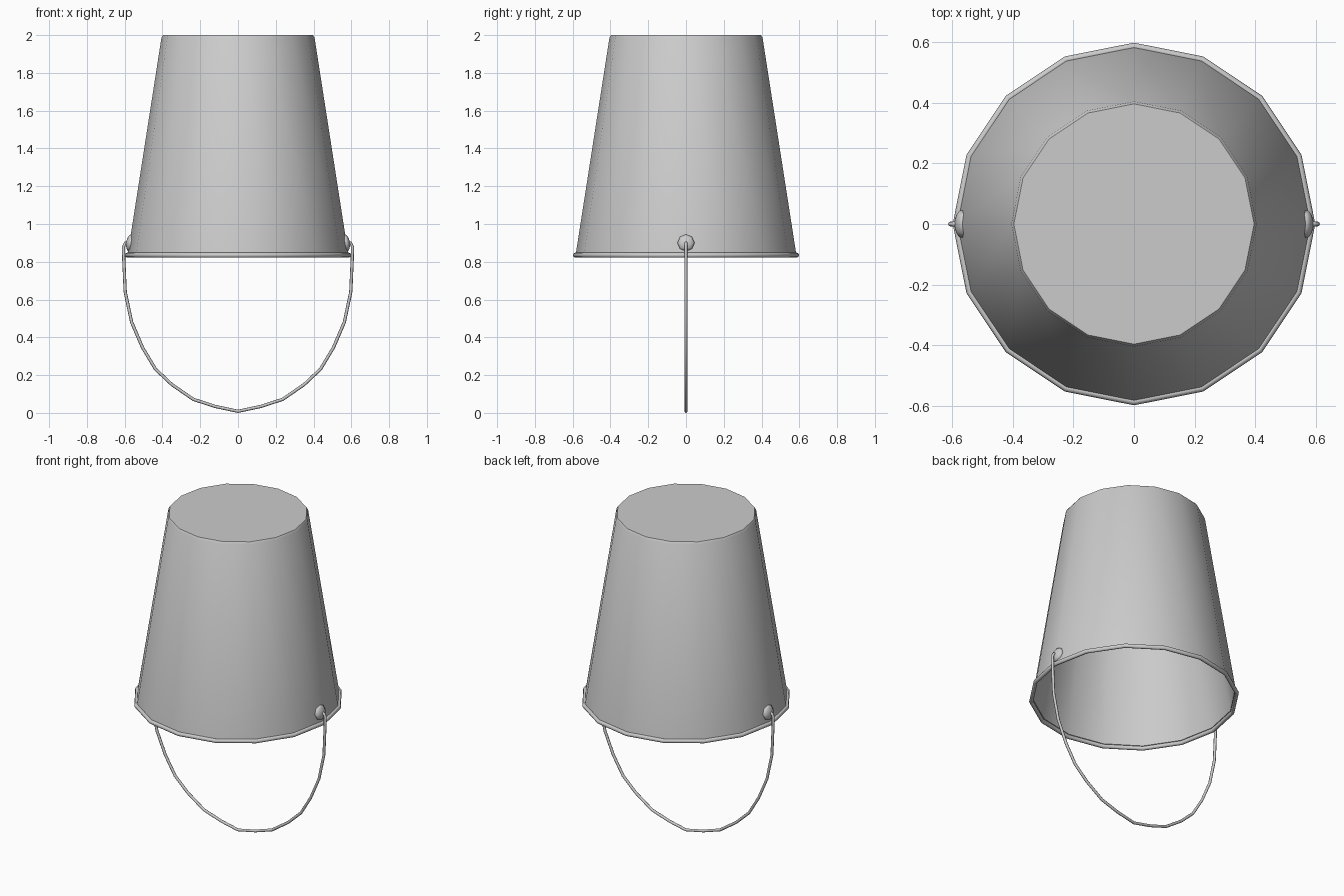
import bpy, bmesh, math
from mathutils import Vector, Matrix

if "Cube" in bpy.data.objects:
    bpy.data.objects.remove(bpy.data.objects["Cube"])


def finish(name, bm, angle=40):
    bmesh.ops.remove_doubles(bm, verts=bm.verts, dist=1e-5)
    bmesh.ops.recalc_face_normals(bm, faces=bm.faces)
    mesh = bpy.data.meshes.new(name)
    bm.to_mesh(mesh)
    bm.free()
    obj = bpy.data.objects.new(name, mesh)
    bpy.context.collection.objects.link(obj)
    bpy.ops.object.select_all(action='DESELECT')
    bpy.context.view_layer.objects.active = obj
    obj.select_set(True)
    bpy.ops.object.shade_smooth_by_angle(angle=math.radians(angle))
    return obj


def lathe(name, profile, sides, matrix=Matrix(), closed=False, angle=40):
    bm = bmesh.new()
    rings = []
    for r, z in profile:
        if r == 0:
            rings.append([bm.verts.new((0, 0, z))] * sides)
        else:
            rings.append([bm.verts.new((r * math.cos(math.tau * i / sides),
                                        r * math.sin(math.tau * i / sides), z))
                          for i in range(sides)])
    pairs = list(zip(rings, rings[1:]))
    if closed:
        pairs.append((rings[-1], rings[0]))
    for a, b in pairs:
        for i in range(sides):
            j = (i + 1) % sides
            bm.faces.new(dict.fromkeys((a[i], a[j], b[j], b[i])))
    bm.transform(matrix)
    return finish(name, bm, angle)


# Thin-walled upturned bucket, open underneath
lathe("bucket_body", [(0, 2), (0.397, 2), (0.405, 1.988), (0.583, 0.845),
                      (0.575, 0.845), (0.396, 1.985), (0, 1.985)], 16)

# Rolled rim
lathe("rolled_rim", [(0.587 + 0.012 * math.cos(math.tau * k / 8),
                      0.835 + 0.013 * math.sin(math.tau * k / 8))
                     for k in range(8)], 16, closed=True, angle=60)

# Domed lugs, tilted to lie on the sloping wall
for side, name in ((1, "right_lug"), (-1, "left_lug")):
    normal = Vector((side, 0, 0.155)).normalized()
    m = (Matrix.Translation((side * 0.572, 0, 0.9))
         @ normal.to_track_quat('Z', 'Y').to_matrix().to_4x4())
    lathe(name, [(0.045, -0.006), (0.045, 0.004), (0.034, 0.013), (0.016, 0.019),
                 (0, 0.02)], 8, m, angle=60)

# Wire handle hanging below, hooked into the lugs
half = [(0.12, 0.034), (0.237, 0.072), (0.35, 0.15), (0.437, 0.232), (0.505, 0.345),
        (0.563, 0.48), (0.597, 0.64), (0.605, 0.82), (0.606, 0.88),
        (0.597, 0.899), (0.57, 0.899)]
path = [(-x, z) for x, z in reversed(half)] + [(0, 0.0085)] + half
pts = [Vector((x, 0, z)) for x, z in path]
bm = bmesh.new()
rings = []
for k, p in enumerate(pts):
    t = (pts[min(k + 1, len(pts) - 1)] - pts[max(k - 1, 0)]).normalized()
    n = Vector((-t.z, 0, t.x))
    rings.append([bm.verts.new(p + 0.0085 * (n * math.cos(math.tau * i / 8)
                               + Vector((0, 1, 0)) * math.sin(math.tau * i / 8)))
                  for i in range(8)])
for a, b in zip(rings, rings[1:]):
    for i in range(8):
        j = (i + 1) % 8
        bm.faces.new((a[i], a[j], b[j], b[i]))
bm.faces.new(rings[0])
bm.faces.new(rings[-1])
finish("wire_handle", bm, 60)
